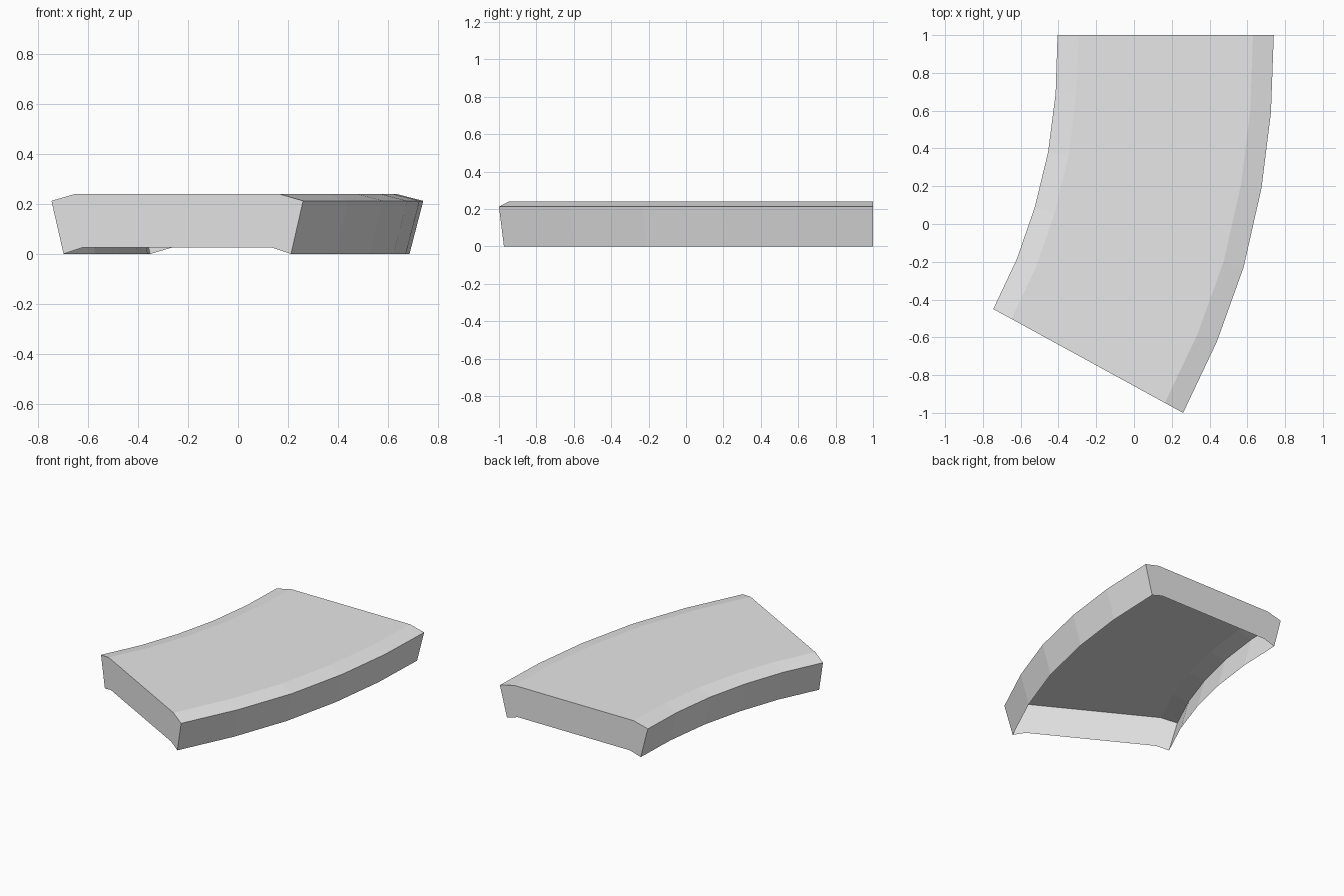
import bpy
import bmesh
from mathutils import Vector

cube = bpy.data.objects.get("Cube")
if cube:
    bpy.data.objects.remove(cube, do_unlink=True)

grey = bpy.data.materials.new("plain grey")
grey.use_nodes = True
colour = (0.8, 0.8, 0.8, 1)
grey.diffuse_color = colour
grey.node_tree.nodes["Principled BSDF"].inputs["Base Color"].default_value = colour

# Plan of the bend: inner and outer edge, from back to front
inner = [(-.405, 1), (-.415, .69), (-.455, .38), (-.525, .09), (-.62, -.185), (-.745, -.45)]
outer = [(.74, 1), (.725, .59), (.675, .19), (.58, -.23), (.44, -.62), (.26, -1)]

# Half profiles as (inset from the edge, height), mirrored across the width
TOP = [(0, .212), (.11, .24)]
RIM = [(.055, 0), (.14, .025)]

bm = bmesh.new()


def section(a, b, half):
    """Place a mirrored half profile between two plan points."""
    a, b = Vector((*a, 0)), Vector((*b, 0))
    across = (b - a).normalized()
    left = [a + across * d + Vector((0, 0, z)) for d, z in half]
    right = [b - across * d + Vector((0, 0, z)) for d, z in reversed(half)]
    return [bm.verts.new(p) for p in left + right]


tops = [section(a, b, TOP) for a, b in zip(inner, outer)]
rims = [section(a, b, RIM) for a, b in zip(inner, outer)]

# Bevelled top deck and the two sloping side walls
for i in range(len(tops) - 1):
    t, u, r, s = tops[i], tops[i + 1], rims[i], rims[i + 1]
    for k in range(3):
        bm.faces.new((t[k], u[k], u[k + 1], t[k + 1]))
    bm.faces.new((t[0], r[0], s[0], u[0]))
    bm.faces.new((t[3], u[3], s[3], r[3]))

# End walls, with an arched lower rim; the underside stays open
bm.faces.new(tops[0] + rims[0][::-1])
bm.faces.new(tops[-1][::-1] + rims[-1])

# Remove the loose inner rim points between the ends
bmesh.ops.delete(bm, geom=[v for v in bm.verts if not v.link_faces], context='VERTS')

mesh = bpy.data.meshes.new("curved_slab")
bm.to_mesh(mesh)
bm.free()
mesh.materials.append(grey)
slab = bpy.data.objects.new("curved_slab", mesh)
bpy.context.collection.objects.link(slab)
